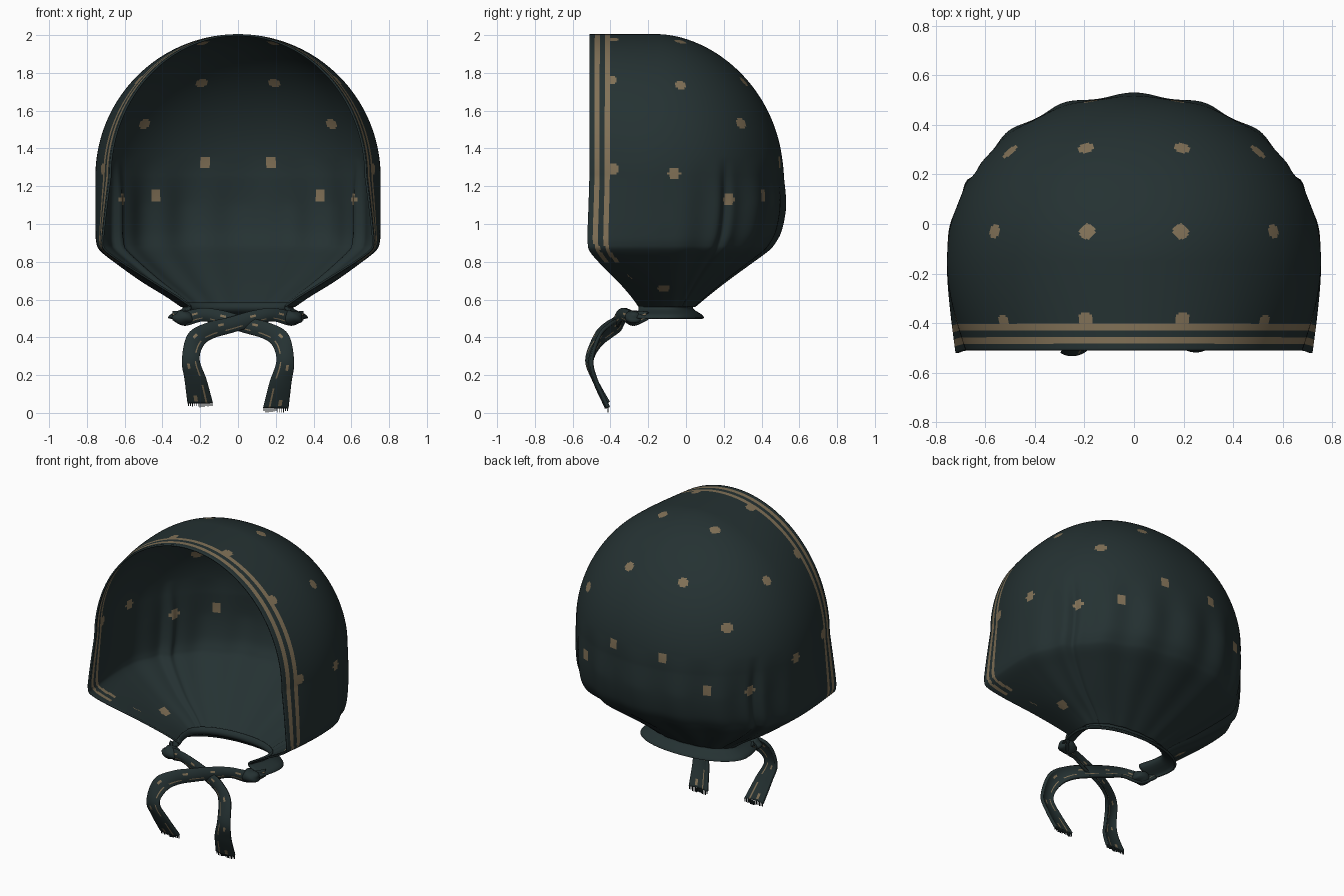
import bpy, bmesh, math, random
from mathutils import Vector

if "Cube" in bpy.data.objects:
    bpy.data.objects.remove(bpy.data.objects["Cube"])
random.seed(4)


def mat(name, col):
    m = bpy.data.materials.new(name)
    m.diffuse_color = (*col, 1)
    m.use_nodes = True
    m.node_tree.nodes["Principled BSDF"].inputs["Base Color"].default_value = m.diffuse_color
    return m


CLOTH = mat("dark_teal_cloth", (0.018, 0.031, 0.032))
TAN = mat("tan_print", (0.22, 0.165, 0.095))


def make(name, verts, faces, thick, weld=False):
    me = bpy.data.meshes.new(name)
    me.from_pydata(verts, [], faces)
    bm = bmesh.new()
    bm.from_mesh(me)
    if weld:
        bmesh.ops.remove_doubles(bm, verts=bm.verts, dist=1e-4)
    bmesh.ops.recalc_face_normals(bm, faces=bm.faces)
    bm.to_mesh(me)
    bm.free()
    ob = bpy.data.objects.new(name, me)
    bpy.context.collection.objects.link(ob)
    me.materials.append(CLOTH)
    me.materials.append(TAN)
    for p in me.polygons:
        p.use_smooth = True
    if thick:
        s = ob.modifiers.new("thickness", 'SOLIDIFY')
        s.thickness = thick
        s.offset = 0
    return ob


def grid_faces(rows, cols):
    return [(r * cols + c, r * cols + c + 1, (r + 1) * cols + c + 1, (r + 1) * cols + c)
            for r in range(rows - 1) for c in range(cols - 1)]


def spline(pts, t):
    """Catmull-Rom through a list of tuples, t in 0..1"""
    f = min(t, 0.99999) * (len(pts) - 1)
    i = int(f)
    f -= i
    a, b, c, d = (pts[max(0, min(len(pts) - 1, i + k))] for k in (-1, 0, 1, 2))
    return [0.5 * (2 * q + (r - p) * f + (2 * p - 5 * q + 4 * r - s) * f * f
                   + (3 * q - p - 3 * r + s) * f ** 3) for p, q, r, s in zip(a, b, c, d)]


def u_row(z, W, B, F, Wf, yc, fold=0, n1=40, n2=70):
    """Horizontal U slice, open at the front: straight sides, rounded back"""
    half = []
    for i in range(n1):
        f = i / n1
        half.append((Wf + (W - Wf) * math.sin(f * math.pi / 2), F + (yc - F) * f, z))
    for i in range(n2 + 1):
        a = i / n2 * math.pi / 2
        # soft gathers plus one deep side pleat
        k = 1 + fold * min(1, 2 * a) * (0.013 * math.cos(18 * (math.pi / 2 - a))) \
            - fold * 0.05 * math.exp(-((a - 0.56) / 0.045) ** 2)
        half.append((W * k * max(0, math.cos(a)) ** 0.93, yc + (B - yc) * k * math.sin(a) ** 0.97, z))
    return half + [(-x, y, w) for x, y, w in half[-2::-1]]


# hood: round crown above, gathered towards the neck below
rows = []
for i in range(100):
    a = math.pi / 2 * (1 - i / 100)
    c = max(0, math.cos(a))
    z = 1.25 + 0.75 * math.sin(a)
    fold = max(0, 1 - (z - 1.1) / 0.25)
    rows.append(u_row(z, 0.75 * c, -0.15 + 0.66 * c ** 1.1, -0.51, 0.675 * c, -0.15, min(1, fold)))
# z, half width, back y, front y, half width at the front, start of rounding
LOWER = [(1.25, .75, .51, -.51, .675, -.15), (1.10, .75, .517, -.515, .695, -.15),
         (.97, .75, .495, -.52, .71, -.15), (.90, .745, .46, -.52, .715, -.15),
         (.86, .725, .425, -.51, .70, -.15), (.80, .65, .345, -.46, .62, -.15),
         (.70, .51, .21, -.36, .46, -.13), (.62, .38, .11, -.29, .33, -.11),
         (.565, .30, .045, -.25, .25, -.10)]
for i in range(65):
    p = spline(LOWER, i / 64)
    rows.append(u_row(*p, min(1, max(0, 1 - (p[0] - 1.1) / 0.25))))
hood = make("hood", [v for r in rows for v in r], grid_faces(len(rows), len(rows[0])), 0.01, True)


def front_edge(z):
    if z > 1.25:
        return -0.51
    for a, b in zip(LOWER, LOWER[1:]):
        if z >= b[0]:
            return a[3] + (b[3] - a[3]) * (a[0] - z) / (a[0] - b[0])
    return -0.25


# printed border stripes and dots on the hood, chosen by position
DOTS = [(.19, -.39, 1.97), (.19, -.03, 1.97), (.19, .31, 1.76), (.18, .47, 1.32), (.5, -.39, 1.74),
        (.56, -.03, 1.74), (.5, .29, 1.53), (.43, .39, 1.14), (.64, .22, 1.13), (.72, -.395, 1.29),
        (.75, -.07, 1.27), (.45, -.12, .66), (.5, -.32, .71)]
polys = [(p, p.center.copy()) for p in hood.data.polygons]
for p, c in polys:
    d = c.y - front_edge(c.z)
    if c.z > 0.8 and (0.031 < d < 0.057 or 0.085 < d < 0.111):
        p.material_index = 1
for x, y, z in DOTS:
    for s in (1, -1):
        centre = Vector((x * s, y, z))
        centre = min((c for _, c in polys), key=lambda c: (c - centre).length_squared).copy()
        for p, c in polys:
            o = c - centre
            if z < 0.8:
                o.z *= 0.6
            if o.length < 0.032 and c.y - front_edge(c.z) > 0.085:
                p.material_index = 1

# flared collar around the sides and back of the neck
COLLAR = [(.58, .30, .045, -.25, .27, -.1), (.56, .285, .03, -.25, .25, -.1),
          (.54, .30, .04, -.25, .27, -.1), (.515, .355, .08, -.26, .32, -.1),
          (.50, .365, .09, -.26, .33, -.1)]
crows = [u_row(*spline(COLLAR, i / 10), n1=8, n2=24) for i in range(11)]
make("collar", [v for r in crows for v in r], grid_faces(11, len(crows[0])), 0.014)

# crossed ties: centre x, y, z and half-width vector x, z
TIE = [(.34, -.20, .515, 0, .02), (.28, -.27, .50, 0, .035), (.18, -.32, .52, 0, .03),
       (.08, -.345, .50, -.005, .036), (-.04, -.365, .465, -.01, .036), (-.15, -.41, .435, -.015, .038),
       (-.225, -.465, .385, -.038, .03), (-.25, -.505, .28, -.043, .0), (-.225, -.475, .18, -.055, .0),
       (-.20, -.41, .055, -.065, .0)]
for name, s, dy, drop in (("left", 1, -.012, 0), ("right", -1, .012, .027)):
    n, m = 70, 14
    verts = []
    for i in range(n):
        t = i / (n - 1)
        x, y, z, wx, wz = spline(TIE, t)
        y += dy * math.sin(math.pi * t)
        z -= drop * max(0, t - 0.7) / 0.3
        for j in range(m + 1):
            k = j / m * 2 - 1
            verts.append((s * (x + k * wx), y - 0.012 * (1 - k * k), z + k * wz))
    tie = make("tie_" + name, verts, grid_faces(n, m + 1), 0.018)
    # broken printed line and small flecks along the tie
    for p in tie.data.polygons:
        r, c = divmod(p.index, m)
        if (c == 3 and r % 9 < 6) or (c in (8, 9) and r % 11 < 2):
            p.material_index = 1
    # frayed threads at the tie end
    fv, ff = [], []
    zt = .058 - drop
    for j in range(13):
        x = s * (-.20 + (j / 12 * 2 - 1) * .063)
        b, h = len(fv), random.uniform(.02, .03)
        for zz in (zt, zt - h):
            fv += [(x + a * .0025, -.412 + e * .0025, zz) for a, e in ((-1, -1), (1, -1), (1, 1), (-1, 1))]
        ff += [(b + k, b + (k + 1) % 4, b + 4 + (k + 1) % 4, b + 4 + k) for k in range(4)]
        ff.append((b + 4, b + 5, b + 6, b + 7))
    make("fringe_" + name, fv, ff, 0)
    # bunched cloth where the collar turns into the tie
    bm = bmesh.new()
    bmesh.ops.create_icosphere(bm, subdivisions=3, radius=1)
    for v in bm.verts:
        w = 1 + 0.12 * math.sin(5 * v.co.x + 4 * v.co.z)
        v.co = Vector((s * .285 + v.co.x * .06 * w, -.275 + v.co.y * .05, .505 + v.co.z * .038 * w))
    make("bunch_" + name, [v.co[:] for v in bm.verts], [[v.index for v in f.verts] for f in bm.faces], 0)
    bm.free()
